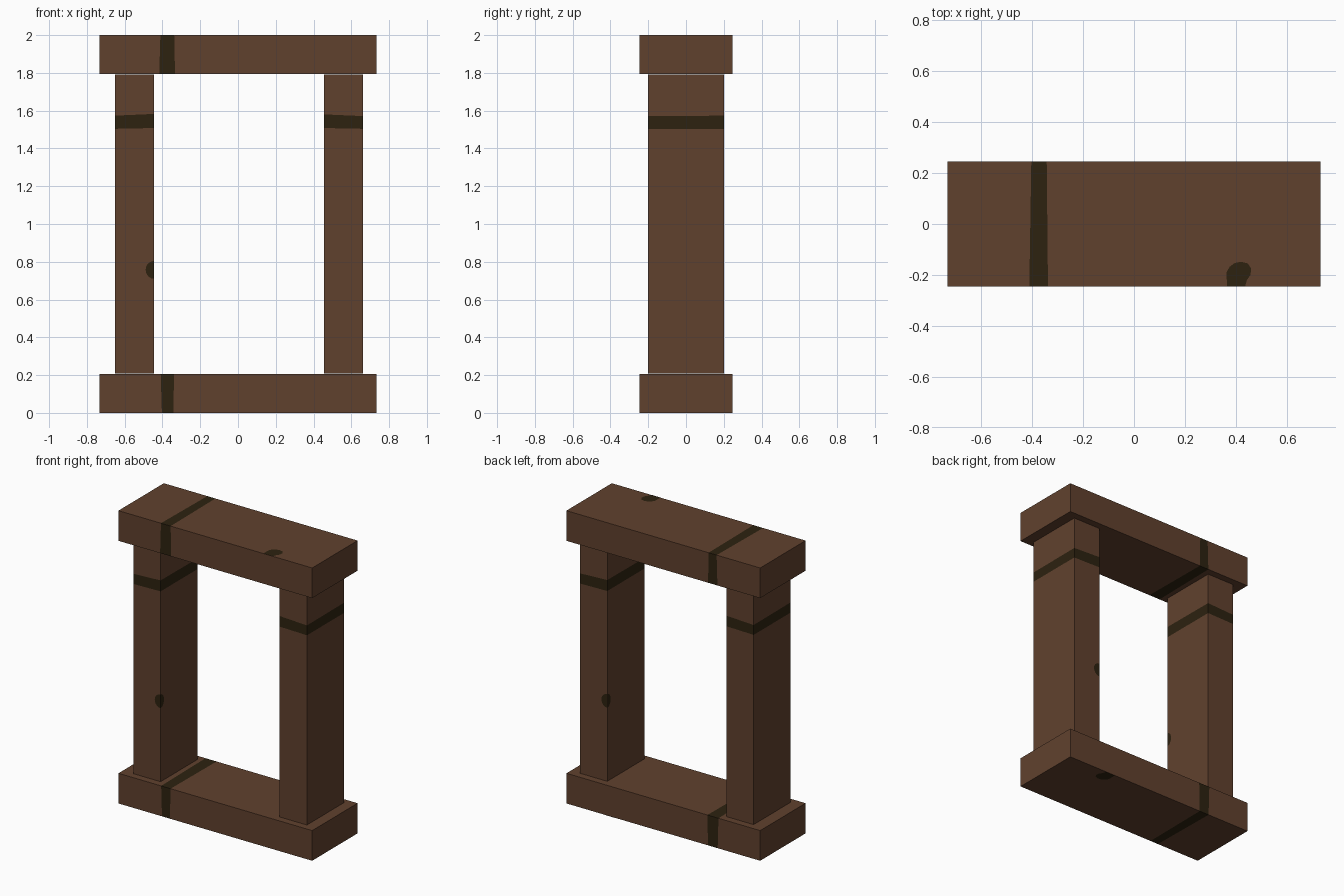
import bpy, bmesh, math
from mathutils import Vector, Matrix

if "Cube" in bpy.data.objects:
    bpy.data.objects.remove(bpy.data.objects["Cube"])


def material(name, rgb):
    m = bpy.data.materials.new(name)
    m.diffuse_color = (*rgb, 1)
    m.use_nodes = True
    m.node_tree.nodes["Principled BSDF"].inputs["Base Color"].default_value = m.diffuse_color
    return m


WOOD = material("brown wood", (0.118, 0.053, 0.027))
DARK = material("dark stain", (0.026, 0.016, 0.0052))
LIFT = 0.0008  # height of the painted spots above the wood


def timber(name, size, planes, spots, matrix):
    """Box with a dark band between two cut planes, plus dark spot faces."""
    bm = bmesh.new()
    bmesh.ops.create_cube(bm, size=1, matrix=Matrix.Diagonal((*size, 1)))
    planes = [(Vector(co), Vector(no)) for co, no in planes]
    for co, no in planes:
        bmesh.ops.bisect_plane(bm, geom=bm.verts[:] + bm.edges[:] + bm.faces[:],
                               plane_co=co, plane_no=no)
    for f in bm.faces:
        c = f.calc_center_median()
        sides = [(c - co).dot(no) > 0 for co, no in planes]
        f.material_index = 1 if sides[0] and not sides[1] else 0
    for points, normal in spots:
        n = Vector(normal)
        f = bm.faces.new([bm.verts.new(Vector(p) + n * LIFT) for p in points])
        f.normal_update()
        if f.normal.dot(n) < 0:
            f.normal_flip()
        f.material_index = 1
    mesh = bpy.data.meshes.new(name)
    bm.to_mesh(mesh)
    bm.free()
    mesh.transform(matrix)
    mesh.materials.append(WOOD)
    mesh.materials.append(DARK)
    bpy.context.collection.objects.link(bpy.data.objects.new(name, mesh))


# Horizontal beams: the lower one is the upper one turned upside down
BEAM = (1.464, 0.49, 0.206)
beam_band = [((-0.41, 0, 0), (1, -0.016, -0.03)), ((-0.338, 0, 0), (1, 0.01, 0.02))]
knot = [(.365, -.245), (.363, -.19), (.375, -.168), (.395, -.153), (.42, -.148),
        (.447, -.155), (.46, -.175), (.457, -.2), (.443, -.22), (.436, -.245)]
beam_spots = [([(x, y, BEAM[2] / 2) for x, y in knot], (0, 0, 1))]
timber("top_beam", BEAM, beam_band, beam_spots,
       Matrix.Translation((0, 0, 2 - BEAM[2] / 2)))
timber("bottom_beam", BEAM, beam_band, beam_spots,
       Matrix.Translation((0, 0, BEAM[2] / 2)) @ Matrix.Rotation(math.pi, 4, 'X'))

# Upright posts: the right one is the left one turned half way round
POST = (0.206, 0.4, 1.584)
MID = 1.0
post_band = [((0, 0, 1.506 - MID), (-0.02, 0, 1)), ((0, 0, 1.577 - MID), (-0.045, 0.006, 1))]
ix, fy, kz = POST[0] / 2, -POST[1] / 2, 0.757 - MID
arc = [math.pi * i / 10 - math.pi / 2 for i in range(11)]
post_spots = [
    ([(ix - 0.044 * math.cos(a), fy, kz + 0.047 * math.sin(a)) for a in arc], (0, -1, 0)),
    ([(ix, fy + 0.036 * math.cos(a), kz + 0.047 * math.sin(a)) for a in arc], (1, 0, 0)),
]
timber("left_post", POST, post_band, post_spots, Matrix.Translation((-0.548, 0, MID)))
timber("right_post", POST, post_band, post_spots,
       Matrix.Translation((0.558, 0, MID)) @ Matrix.Rotation(math.pi, 4, 'Z'))
